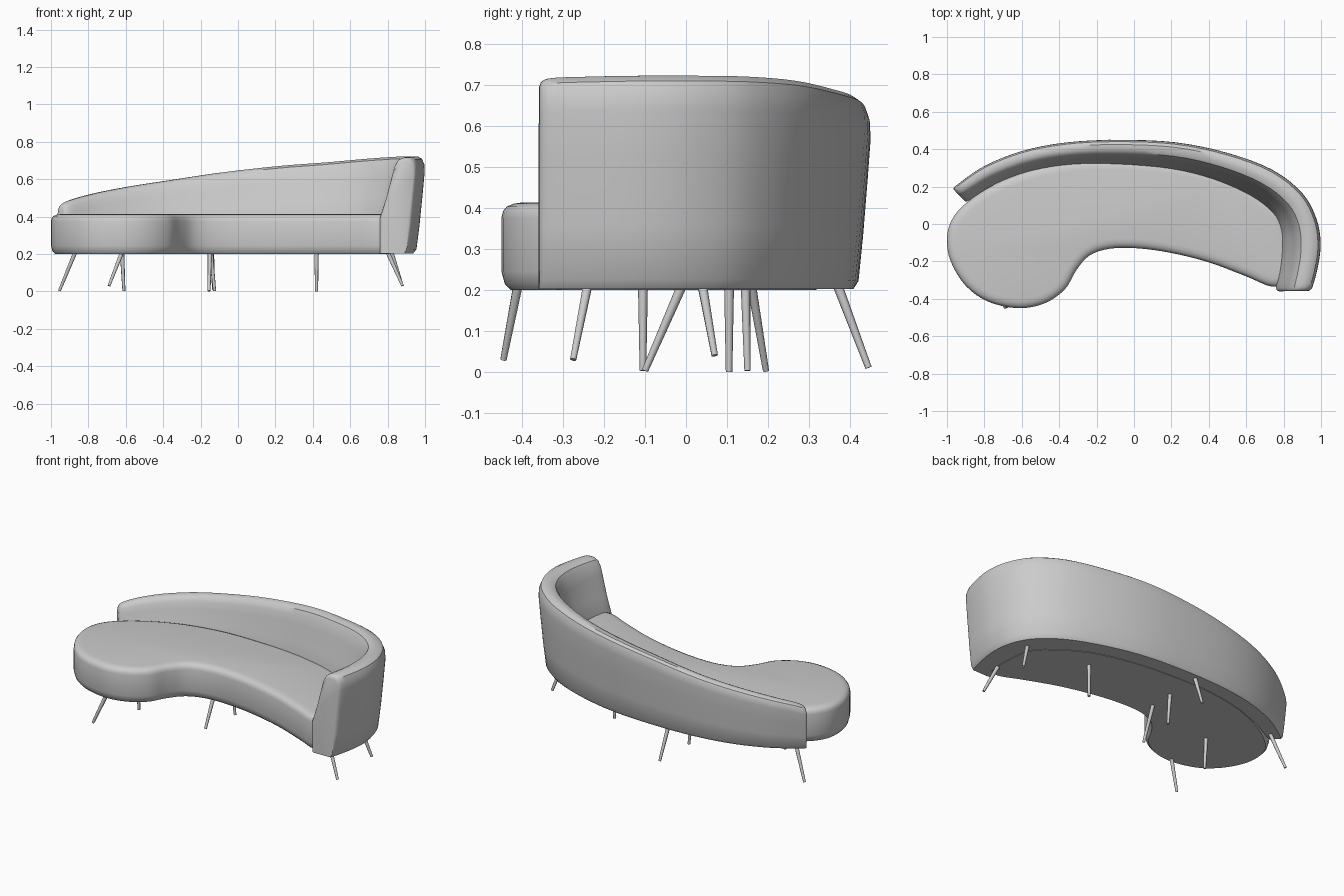
import bpy
from mathutils import Vector

if "Cube" in bpy.data.objects:
    bpy.data.objects.remove(bpy.data.objects["Cube"])


def spline(pts, n, closed=False):
    """Catmull-Rom through points of any dimension."""
    pts = [Vector(p) for p in pts]
    c = len(pts)
    get = (lambda i: pts[i % c]) if closed else (lambda i: pts[max(0, min(c - 1, i))])
    out = []
    for i in range(c if closed else c - 1):
        a, b, d, e = get(i - 1), get(i), get(i + 1), get(i + 2)
        for k in range(n):
            t = k / n
            out.append(0.5 * (2 * b + (d - a) * t + (2 * a - 5 * b + 4 * d - e) * t * t
                              + (3 * b - a - 3 * d + e) * t ** 3))
    if not closed:
        out.append(pts[-1])
    return out


def loft(name, rings, angle=0.6):
    """Skin closed rings of equal length and cap both ends."""
    n = len(rings[0])
    verts = [v for r in rings for v in r]
    faces = [(i * n + j, i * n + (j + 1) % n, (i + 1) * n + (j + 1) % n, (i + 1) * n + j)
             for i in range(len(rings) - 1) for j in range(n)]
    faces += [tuple(reversed(range(n))), tuple(range(len(verts) - n, len(verts)))]
    me = bpy.data.meshes.new(name)
    me.from_pydata(verts, [], faces)
    ob = bpy.data.objects.new(name, me)
    bpy.context.collection.objects.link(ob)
    bpy.ops.object.select_all(action='DESELECT')
    ob.select_set(True)
    bpy.context.view_layer.objects.active = ob
    bpy.ops.object.mode_set(mode='EDIT')
    bpy.ops.mesh.select_all(action='SELECT')
    bpy.ops.mesh.normals_make_consistent(inside=False)
    bpy.ops.object.mode_set(mode='OBJECT')
    bpy.ops.object.shade_smooth_by_angle(angle=angle)
    return ob


# Seat: kidney-shaped outline, stacked with small insets for soft edges
outline = spline([
    (-1.0, -0.08), (-0.98, -0.2), (-0.9, -0.33), (-0.78, -0.415), (-0.62, -0.45),
    (-0.48, -0.425), (-0.37, -0.35), (-0.31, -0.25), (-0.24, -0.17), (-0.13, -0.132),
    (0.02, -0.13), (0.2, -0.155), (0.4, -0.205), (0.6, -0.28), (0.74, -0.335),
    (0.82, -0.3), (0.83, -0.15), (0.81, 0.0), (0.74, 0.1), (0.52, 0.24), (0.25, 0.31),
    (0, 0.335), (-0.3, 0.335), (-0.55, 0.29), (-0.75, 0.21), (-0.9, 0.11), (-0.975, 0.02)], 4, True)


def inset_ring(d, z):
    ring, c = [], len(outline)
    for i, p in enumerate(outline):
        t = (outline[(i + 1) % c] - outline[i - 1]).normalized()
        ring.append((p.x - t.y * d, p.y + t.x * d, z))
    return ring


loft("seat", [inset_ring(d, z) for d, z in [
    (0.022, 0.2), (0.008, 0.215), (0.0, 0.245), (0.0, 0.375), (0.004, 0.392),
    (0.013, 0.403), (0.03, 0.41), (0.05, 0.413)]])

# Backrest: stations of (outer x, outer y, inner x, inner y, top z)
stations = spline([
    (-0.965, 0.185, -0.905, 0.122, 0.43), (-0.945, 0.21, -0.875, 0.128, 0.475),
    (-0.8, 0.31, -0.74, 0.2, 0.52), (-0.6, 0.39, -0.54, 0.27, 0.56),
    (-0.37, 0.435, -0.33, 0.305, 0.595), (-0.1, 0.45, -0.08, 0.31, 0.635),
    (0.22, 0.437, 0.2, 0.288, 0.67), (0.5, 0.38, 0.42, 0.235, 0.69),
    (0.74, 0.29, 0.62, 0.15, 0.71), (0.9, 0.165, 0.74, 0.06, 0.72),
    (0.975, 0.03, 0.785, -0.03, 0.722), (0.998, -0.1, 0.79, -0.13, 0.722),
    (0.985, -0.22, 0.78, -0.23, 0.72), (0.955, -0.335, 0.76, -0.34, 0.715),
    (0.935, -0.357, 0.775, -0.36, 0.695)], 4)
# Cross-section: (fraction from outer to inner, fraction of height)
section = [(1, 0), (0.3, 0), (0.21, 0.045), (0.13, 0.3), (0.05, 0.62), (0.0, 0.84),
           (0.01, 0.92), (0.07, 0.975), (0.18, 1), (0.36, 1), (0.5, 0.975),
           (0.6, 0.91), (0.68, 0.8), (0.83, 0.58), (1, 0.38)]
loft("backrest", [[(ox + (ix - ox) * u, oy + (iy - oy) * u, 0.202 + (h - 0.202) * w)
                   for u, w in section] for ox, oy, ix, iy, h in stations])

# Legs: thin tapered splayed pegs (top x, top y, foot x, foot y, foot z)
legs = [(-0.62, -0.41, -0.69, -0.445, 0.03), (-0.87, 0.16, -0.955, 0.195, 0.003),
        (-0.62, -0.105, -0.61, -0.105, 0.003), (-0.15, -0.01, -0.155, -0.1, 0.003),
        (-0.145, 0.145, -0.125, 0.15, 0.003), (-0.14, 0.37, -0.13, 0.445, 0.01),
        (0.42, 0.105, 0.42, 0.105, 0.0), (0.8, -0.24, 0.88, -0.275, 0.03),
        (0.82, 0.04, 0.875, 0.07, 0.04)]
for i, (tx, ty, fx, fy, fz) in enumerate(legs):
    top, foot = Vector((tx, ty, 0.21)), Vector((fx, fy, fz))
    bpy.ops.mesh.primitive_cone_add(vertices=8, radius1=0.008, radius2=0.012, depth=(top - foot).length,
                                    location=(top + foot) / 2,
                                    rotation=(top - foot).to_track_quat('Z', 'Y').to_euler())
    bpy.context.object.name = f"leg_{i + 1}"
    bpy.ops.object.shade_smooth_by_angle(angle=0.9)
